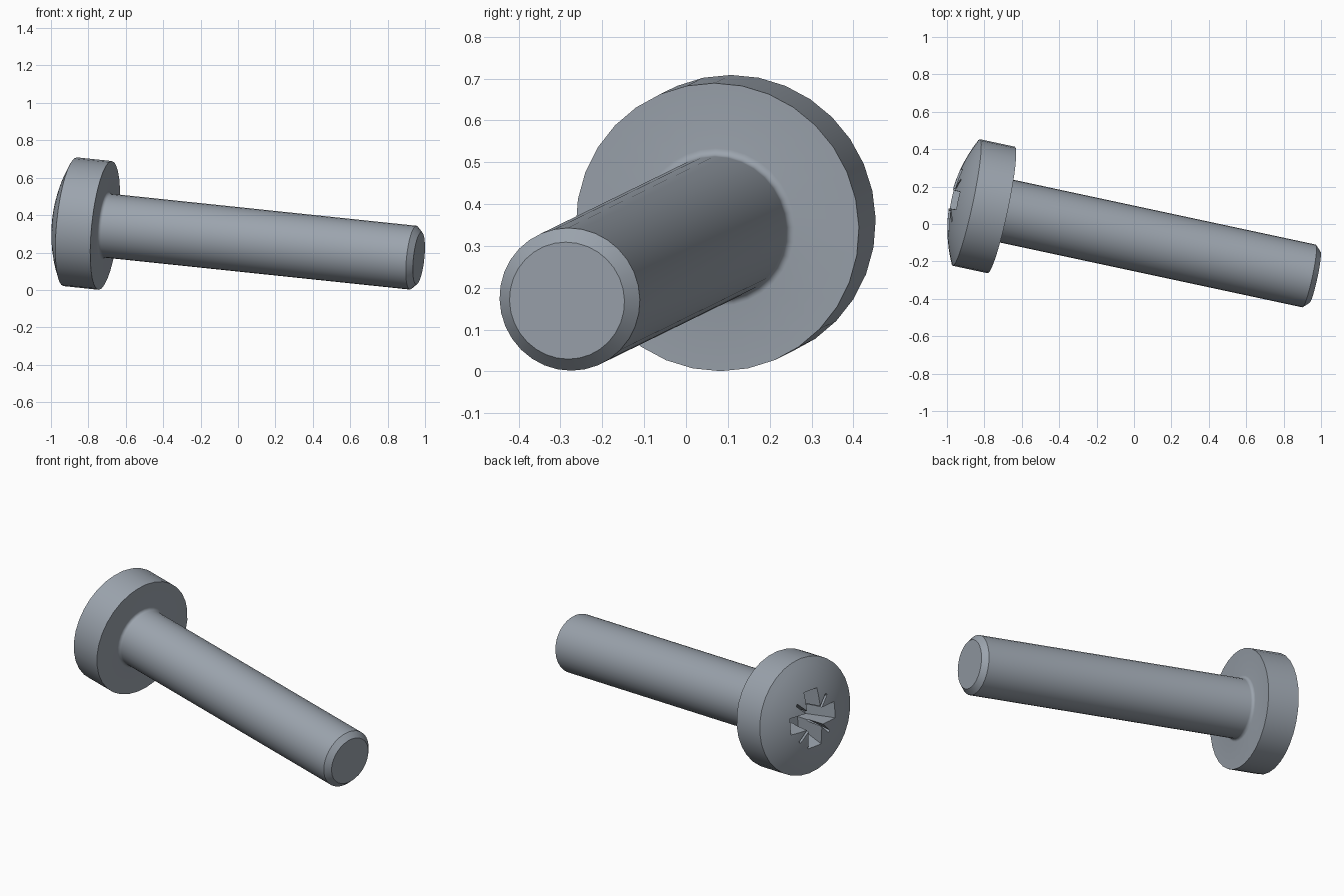
import bpy, bmesh, math
from mathutils import Matrix, Vector

if "Cube" in bpy.data.objects:
    bpy.data.objects.remove(bpy.data.objects["Cube"], do_unlink=True)

STEEL = (0.33, 0.37, 0.42, 1)
steel = bpy.data.materials.new("steel grey")
steel.use_nodes = True
steel.diffuse_color = STEEL
steel.node_tree.nodes["Principled BSDF"].inputs["Base Color"].default_value = STEEL

# Screw dimensions, measured along the axis from the underside of the head
HEAD_R, RIM, DOME = 0.346, 0.192, 0.083
SHAFT_R, LENGTH, CHAMFER, FILLET = 0.1715, 1.724, 0.031, 0.018
SIDES = 32


def make_object(name, bm):
    bmesh.ops.recalc_face_normals(bm, faces=bm.faces)
    mesh = bpy.data.meshes.new(name)
    bm.to_mesh(mesh)
    bm.free()
    mesh.materials.append(steel)
    obj = bpy.data.objects.new(name, mesh)
    bpy.context.collection.objects.link(obj)
    return obj


def lathe(name, profile):
    bm = bmesh.new()
    verts = [bm.verts.new((r, 0, z)) for r, z in profile]
    edges = [bm.edges.new(pair) for pair in zip(verts, verts[1:])]
    bmesh.ops.spin(bm, geom=verts + edges, cent=(0, 0, 0), axis=(0, 0, 1),
                   angle=math.tau, steps=SIDES, use_duplicate=False)
    bmesh.ops.remove_doubles(bm, verts=bm.verts, dist=1e-5)
    return make_object(name, bm)


def tapered_bar(name, angle, top, bottom):
    """Bar across the axis; top and bottom are (half length, half width, z)."""
    bm = bmesh.new()
    rings = []
    for l, w, z in (top, bottom):
        rings.append([bm.verts.new((x * l, y * w, z))
                      for x, y in ((-1, -1), (1, -1), (1, 1), (-1, 1))])
    for ring in rings:
        bm.faces.new(ring)
    for i in range(4):
        j = (i + 1) % 4
        bm.faces.new((rings[0][i], rings[0][j], rings[1][j], rings[1][i]))
    bm.transform(Matrix.Rotation(angle, 4, 'Z'))
    return make_object(name, bm)


# Profile: spherical dome, rim, underside, fillet, shaft, chamfered tip
sphere = (HEAD_R ** 2 + DOME ** 2) / (2 * DOME)
sweep = math.asin(HEAD_R / sphere)
profile = []
for i in range(9):
    a = sweep * i / 8
    profile.append((sphere * math.sin(a), sphere * (1 - math.cos(a)) - RIM - DOME))
profile.append((HEAD_R, 0))
for i in range(6):
    a = math.pi / 2 * i / 5
    profile.append((SHAFT_R + FILLET * (1 - math.sin(a)), FILLET * (1 - math.cos(a))))
profile += [(SHAFT_R, LENGTH - CHAMFER), (SHAFT_R - CHAMFER, LENGTH), (0, LENGTH)]
screw = lathe("screw_body", profile)

# Cross recess with four wings and four thin diagonal ticks
cutters = []
for k in range(2):
    turn = k * math.pi / 2
    cutters.append(tapered_bar("wing_cutter", turn,
                               (0.195, 0.052, -0.32), (0.10, 0.042, -0.08)))
    cutters.append(tapered_bar("tick_cutter", turn + math.pi / 4,
                               (0.218, 0.009, -0.32), (0.06, 0.005, -0.15)))

bpy.ops.object.select_all(action='DESELECT')
bpy.context.view_layer.objects.active = screw
screw.select_set(True)
for cutter in cutters:
    cutter.hide_render = True
    mod = screw.modifiers.new("recess", 'BOOLEAN')
    mod.operation = 'DIFFERENCE'
    mod.solver = 'EXACT'
    mod.object = cutter
    bpy.ops.object.modifier_apply(modifier=mod.name)
    bpy.data.objects.remove(cutter, do_unlink=True)
bpy.ops.object.shade_smooth_by_angle(angle=math.radians(25))

# Lay the screw along its slanted axis
axis = Vector((1.647, -0.353, -0.1725)).normalized()
side = Vector((0, 0, 1)).cross(axis).normalized()
pose = Matrix((side, axis.cross(side), axis)).transposed().to_4x4()
screw.matrix_world = Matrix.Translation((-0.71, 0.075, 0.345)) @ pose
